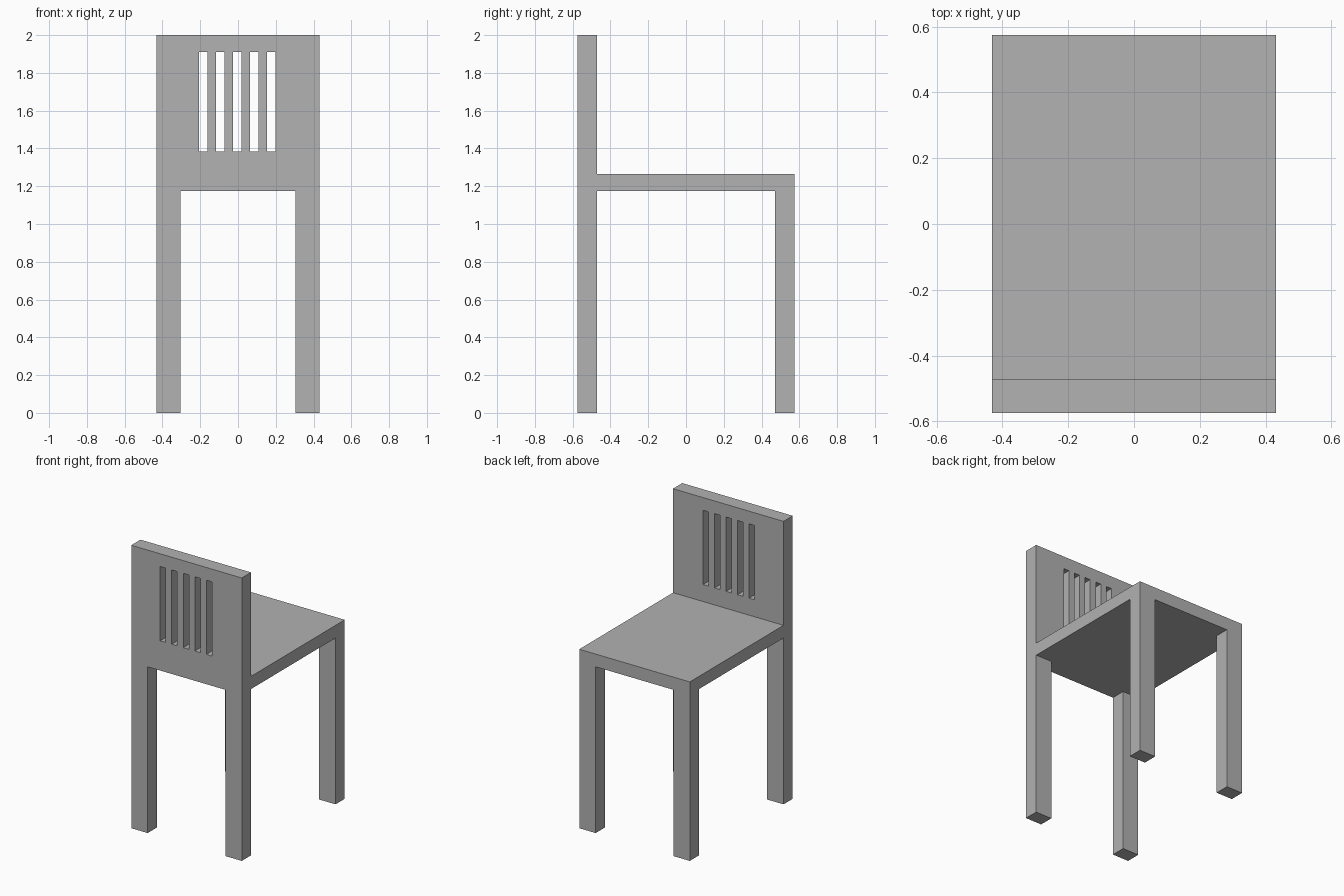
import bpy
import bmesh
from mathutils import Vector

cube = bpy.data.objects.get("Cube")
if cube:
    bpy.data.objects.remove(cube, do_unlink=True)

HALF_W, HALF_D, HEIGHT = 0.432, 0.575, 2.0
LEG_W, LEG_D = 0.128, 0.103
SEAT_LOW, SEAT_TOP = 1.175, 1.265
SLOT_LOW, SLOT_TOP = 1.385, 1.91
SLOT_W, SLOT_PITCH, SLOT_SHIFT = 0.043, 0.09, -0.004
INNER_X = HALF_W - LEG_W

grey = bpy.data.materials.new("plain grey")
color = (0.445, 0.445, 0.445, 1)
grey.use_nodes = True
grey.diffuse_color = color
grey.node_tree.nodes["Principled BSDF"].inputs["Base Color"].default_value = color


def grid_sheet(bm, us, vs, place, keep):
    """Flat sheet of the kept cells between the grid lines us and vs."""
    faces = []
    for u0, u1 in zip(us, us[1:]):
        for v0, v1 in zip(vs, vs[1:]):
            if keep((u0 + u1) / 2, (v0 + v1) / 2):
                corners = [(u0, v0), (u1, v0), (u1, v1), (u0, v1)]
                faces.append(bm.faces.new([bm.verts.new(place(u, v)) for u, v in corners]))
    bmesh.ops.remove_doubles(bm, verts=bm.verts, dist=1e-5)
    return faces


def extrude(bm, faces, offset):
    """Extrude a set of faces as one region."""
    result = bmesh.ops.extrude_face_region(bm, geom=faces)["geom"]
    verts = [g for g in result if isinstance(g, bmesh.types.BMVert)]
    bmesh.ops.translate(bm, verts=verts, vec=Vector(offset))


def finish(bm, name):
    bmesh.ops.recalc_face_normals(bm, faces=bm.faces)
    mesh = bpy.data.meshes.new(name)
    bm.to_mesh(mesh)
    bm.free()
    mesh.materials.append(grey)
    bpy.context.collection.objects.link(bpy.data.objects.new(name, mesh))


# Slotted backrest, continuous with its two legs
slots = [SLOT_SHIFT + i * SLOT_PITCH for i in range(-2, 3)]
slot_edges = [x + s * SLOT_W / 2 for x in slots for s in (-1, 1)]


def in_backrest(x, z):
    if z < SEAT_LOW:
        return abs(x) > INNER_X
    in_slot = any(abs(x - c) < SLOT_W / 2 for c in slots)
    return not (in_slot and SLOT_LOW < z < SLOT_TOP)


bm = bmesh.new()
sheet = grid_sheet(bm, [-HALF_W, -INNER_X, *slot_edges, INNER_X, HALF_W],
                   [0, SEAT_LOW, SLOT_LOW, SLOT_TOP, HEIGHT],
                   lambda x, z: (x, -HALF_D, z), in_backrest)
extrude(bm, sheet, (0, LEG_D, 0))
finish(bm, "backrest_with_legs")

# Seat slab with the other two legs drawn down from its corners
bm = bmesh.new()
sheet = grid_sheet(bm, [-HALF_W, -INNER_X, INNER_X, HALF_W],
                   [LEG_D - HALF_D, HALF_D - LEG_D, HALF_D],
                   lambda x, y: (x, y, SEAT_LOW), lambda x, y: True)
extrude(bm, sheet, (0, 0, SEAT_TOP - SEAT_LOW))
bmesh.ops.recalc_face_normals(bm, faces=bm.faces)
for side in (-1, 1):
    corner = [f for f in bm.faces if f.normal.z < -0.9
              and f.calc_center_median().x * side > INNER_X
              and f.calc_center_median().y > HALF_D - LEG_D]
    extrude(bm, corner, (0, 0, -SEAT_LOW))
    bmesh.ops.delete(bm, geom=[f for f in corner if f.is_valid], context="FACES_ONLY")
finish(bm, "seat_with_legs")
